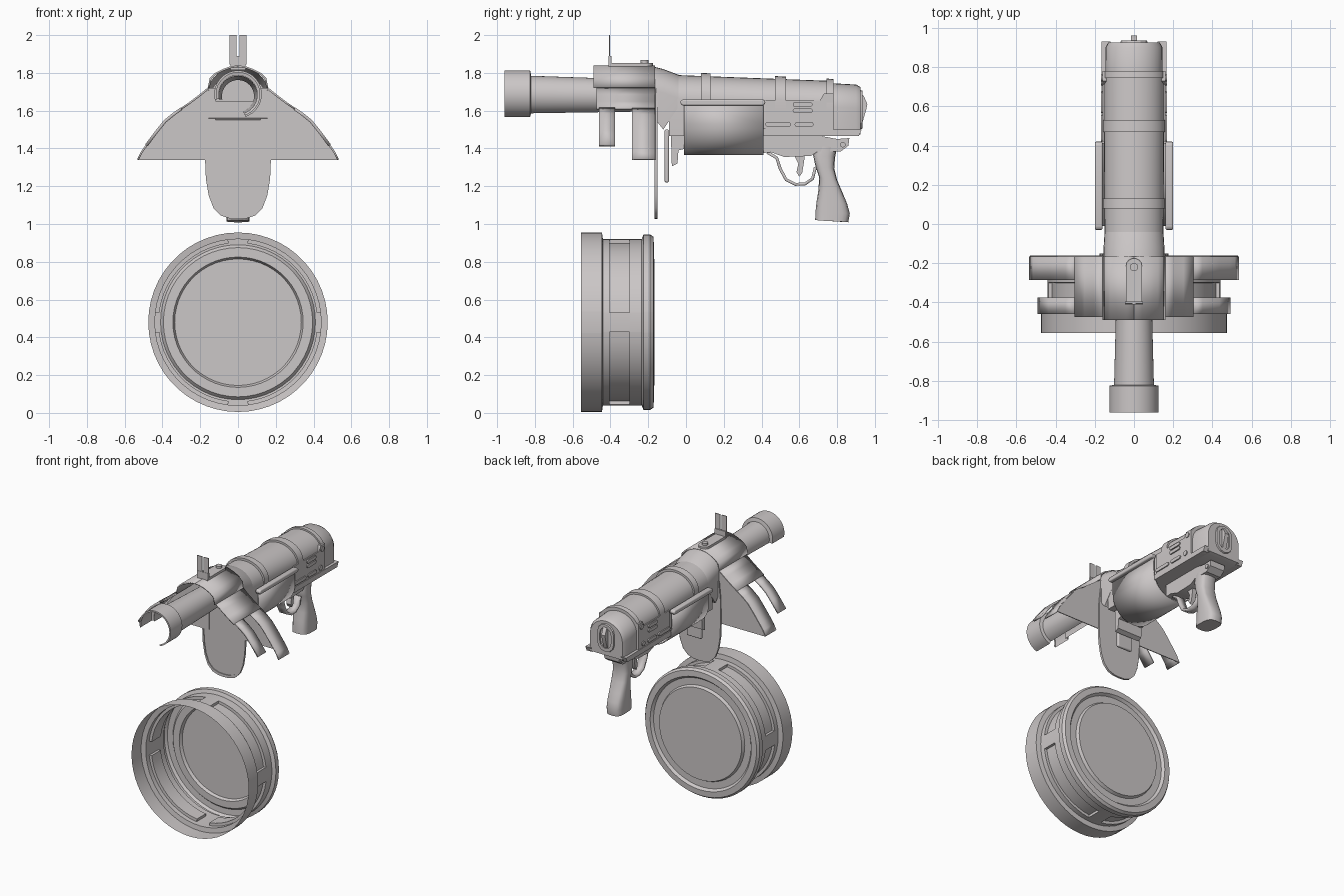
import bpy, bmesh, math
from math import sin, cos, pi, radians

if "Cube" in bpy.data.objects:
    bpy.data.objects.remove(bpy.data.objects["Cube"])

mat = bpy.data.materials.new("warm_grey")
mat.diffuse_color = (0.6, 0.57, 0.57, 1)
mat.use_nodes = True
mat.node_tree.nodes["Principled BSDF"].inputs["Base Color"].default_value = mat.diffuse_color


def make(name, verts, faces, smooth=35, thick=0, mirror=False, bevel=0):
    me = bpy.data.meshes.new(name)
    me.from_pydata(verts, [], faces)
    bm = bmesh.new()
    bm.from_mesh(me)
    bmesh.ops.remove_doubles(bm, verts=bm.verts, dist=0.0002)
    bmesh.ops.recalc_face_normals(bm, faces=bm.faces)
    bm.to_mesh(me)
    bm.free()
    ob = bpy.data.objects.new(name, me)
    bpy.context.collection.objects.link(ob)
    me.materials.append(mat)
    if thick:
        m = ob.modifiers.new("thick", 'SOLIDIFY')
        m.thickness, m.offset = thick, 0
    if bevel:
        m = ob.modifiers.new("bevel", 'BEVEL')
        m.width, m.segments, m.limit_method = bevel, 3, 'ANGLE'
    if mirror:
        ob.modifiers.new("mirror", 'MIRROR')
    if smooth:
        bpy.ops.object.select_all(action='DESELECT')
        bpy.context.view_layer.objects.active = ob
        ob.select_set(True)
        bpy.ops.object.shade_smooth_by_angle(angle=radians(smooth))
    return ob


def loft(name, rings, closed=True, caps=True, **kw):
    n = len(rings[0])
    verts = [p for r in rings for p in r]
    faces = [(i * n + j, i * n + (j + 1) % n, (i + 1) * n + (j + 1) % n, (i + 1) * n + j)
             for i in range(len(rings) - 1) for j in range(n if closed else n - 1)]
    if caps:
        faces += [tuple(range(n)), tuple(range(len(verts) - n, len(verts)))]
    return make(name, verts, faces, **kw)


def side_prism(name, outline, x0, x1, **kw):
    """Extrude a (y, z) outline along x."""
    return loft(name, [[(x, y, z) for y, z in outline] for x in (x0, x1)], **kw)


def box(name, x0, x1, y0, y1, z0, z1, **kw):
    return side_prism(name, [(y0, z0), (y1, z0), (y1, z1), (y0, z1)], x0, x1, **kw)


def capsule(y0, y1, z0, z1, n=6):
    """Rounded slot outline, long along y."""
    r, zc = (z1 - z0) / 2, (z0 + z1) / 2
    return ([(y1 - r + r * cos(a), zc + r * sin(a)) for a in [-pi / 2 + pi * i / n for i in range(n + 1)]] +
            [(y0 + r + r * cos(a), zc + r * sin(a)) for a in [pi / 2 + pi * i / n for i in range(n + 1)]])


def arch(y, w, zt, zb, h=0.125, n=16):
    pts = [(w, y, zb)]
    pts += [(w * cos(pi * i / n), y, zt - h + h * sin(pi * i / n)) for i in range(n + 1)]
    return pts + [(-w, y, zb)]


# ---- Drum: turned sheet, with four long recesses between bars ----
prof = [(-.555, .475), (-.445, .475), (-.44, .44), (-.405, .44), (-.404, .42), (-.30, .42),
        (-.299, .44), (-.235, .44), (-.225, .465), (-.19, .465), (-.172, .452), (-.17, .41),
        (-.188, .395), (-.188, .345), (-.167, .335), (-.167, 0.0)]
angles = []
for q in range(4):
    c = q * 90
    angles += [c - 6.9, c - 6.8, c, c + 6.8, c + 6.9] + [c + 6.9 + 76.2 * k / 11 for k in range(1, 11)]
drum = []
for y, r in prof:
    ring = []
    for a in angles:
        bar = abs((a + 45) % 90 - 45) < 6.85
        rr = .44 if bar and r == .42 else r
        ring.append((rr * cos(radians(a)), y, .48 + rr * sin(radians(a))))
    drum.append(ring)
loft("drum", drum, caps=False, smooth=30)


# ---- Barrel and muzzle: pipes open at the lower left ----
def open_pipe(name, stations, **kw):
    arc = [radians(-72 + 265 * i / 28) for i in range(29)]
    loft(name, [[(r * cos(a), y, zc + r * sin(a)) for a in arc] for y, r, zc in stations],
         closed=False, caps=False, **kw)


open_pipe("barrel", [(-.83, .102, 1.683), (-.17, .085, 1.677)])
open_pipe("muzzle", [(-.96, .115, 1.687), (-.96, .126, 1.687), (-.825, .126, 1.687), (-.82, .102, 1.685)])

# ---- Hood and wings ----
hood = [(0, 1.835), (.04, 1.83), (.08, 1.815), (.12, 1.795), (.145, 1.77), (.155, 1.72)]
root = [(.155, 1.72), (.20, 1.683), (.25, 1.645), (.30, 1.61)]
tip = [(.30, 1.61), (.345, 1.578), (.386, 1.544), (.43, 1.49), (.485, 1.416)]
end = tip + [(.51, 1.38), (.53, 1.34)]


def sheet(name, pts, y0, y1, **kw):
    loft(name, [[(x, y, z) for x, z in pts] for y in (y0, y1)], closed=False, caps=False, mirror=True, **kw)


sheet("hood", hood, -.49, -.165, thick=.01)
sheet("wing_root", root, -.475, -.165, thick=.01)
sheet("wing_front_strip", tip, -.46, -.375, thick=.016)
sheet("wing_rear_strip", end, -.285, -.165, thick=.01)
bell = root + end[1:] + [(.12, 1.34)]
make("wing_back_plate", [(x, -.163, z) for x, z in bell] + [(.12, -.163, 1.72)],
     [tuple(range(len(bell) + 1))], smooth=0, thick=.006, mirror=True)
loft("hood_collar", [arch(-.168, .155, 1.832, 1.56), arch(-.12, .155, 1.82, 1.5), arch(-.04, .15, 1.79, 1.62)],
     caps=False)

# ---- Oval hand shield with a raised rim ----
oval = [(.16, 1.65), (.173, 1.52), (.175, 1.36), (.17, 1.24), (.155, 1.15), (.13, 1.085), (.09, 1.045), (.045, 1.03)]
oval = oval + [(0, 1.027)] + [(-x, z) for x, z in reversed(oval)]
loft("shield", [[(x, y, z) for x, z in oval] for y in (-.152, -.16)])
rim = [[(x * k, y, 1.36 + (z - 1.36) * k) for x, z in oval]
       for y, k in ((-.15, 1), (-.166, 1), (-.166, .94), (-.158, .94))]
loft("shield_rim", rim, closed=False, caps=False)

# ---- Main body, bands and rear cap ----
loft("body", [arch(-.09, .150, 1.79, 1.465), arch(.78, .155, 1.757, 1.465)])
for i, (y0, y1, zt) in enumerate([(.08, .13, 1.80), (.47, .53, 1.783), (.745, .78, 1.77)]):
    loft("band_%d" % i, [arch(y0, .16, zt, 1.60), arch(y1, .16, zt - .003, 1.60)])
loft("rear_cap", [arch(.775, .146, 1.745, 1.465), arch(.90, .145, 1.738, 1.465), arch(.925, .132, 1.725, 1.475)])


def rear_oval(y, w, z0, z1):
    return [(x, y, z) for z, x in capsule(z0, z1, -w, w)]


loft("rear_frame", [rear_oval(.92, .07, 1.50, 1.71), rear_oval(.935, .066, 1.505, 1.705),
                    rear_oval(.935, .045, 1.53, 1.68), rear_oval(.925, .045, 1.53, 1.68)], smooth=25)
side_prism("rear_latch", [(.92, 1.70), (.94, 1.68), (.96, 1.635), (.955, 1.61), (.935, 1.54), (.92, 1.51)],
           -.015, .015)


# ---- Side details, mirrored ----
def side(name, outline, x0, x1, **kw):
    side_prism(name, outline, x0, x1, mirror=True, **kw)


side("side_panel", [(.42, 1.50), (.78, 1.50), (.78, 1.69), (.73, 1.69), (.71, 1.655), (.42, 1.655)], .14, .16)
side("lower_ledge", [(.41, 1.465), (.915, 1.465), (.93, 1.50), (.41, 1.505)], .12, .165)
for i, (a, b, c, d) in enumerate([(.565, .67, 1.62, 1.645), (.565, .67, 1.587, 1.612),
                                  (.42, .555, 1.515, 1.54), (.575, .675, 1.515, 1.54)]):
    side("side_slot_%d" % i, capsule(a, b, c, d), .15, .168)
for i, (y, z) in enumerate([(.745, 1.66), (.725, 1.53)]):
    side("screw_%d" % i, capsule(y - .018, y + .018, z - .018, z + .018), .145, .167)
side("side_rail", capsule(-.03, .42, 1.627, 1.66), .16, .20, bevel=.008)

# ---- Rounded trough below the body ----
u = [(.172, 1.64)] + [(.172 * cos(pi * i / 20), 1.53 - .162 * sin(pi * i / 20)) for i in range(21)] + [(-.172, 1.64)]
loft("trough", [[(x, y, z) for x, z in u] for y in (-.01, .41)], closed=False, caps=False, thick=.008)
box("front_bracket", -.06, .06, -.113, -.09, 1.22, 1.50, bevel=.008)
side_prism("front_hook", [(-.08, 1.47), (-.075, 1.305), (-.045, 1.32), (-.04, 1.39), (0, 1.40), (0, 1.47)], -.10, .10)

# ---- Lower frame, trigger, guard and grip ----
side_prism("lower_frame", [(.40, 1.47), (.40, 1.375), (.45, 1.38), (.52, 1.355), (.66, 1.36), (.70, 1.385),
                           (.82, 1.385), (.86, 1.415), (.865, 1.455), (.80, 1.45), (.72, 1.465)], -.06, .06)
side("frame_pin", capsule(.815, .845, 1.405, 1.435), .05, .068)
guard = [(.43, 1.38), (.48, 1.35), (.50, 1.29), (.53, 1.235), (.58, 1.21), (.63, 1.212), (.67, 1.24), (.685, 1.30)]
loft("trigger_guard", [[(x, y, z) for y, z in guard] for x in (-.03, .03)],
     closed=False, caps=False, thick=.016)
side_prism("trigger", [(.57, 1.37), (.595, 1.32), (.585, 1.275), (.60, 1.25), (.615, 1.27), (.625, 1.33), (.63, 1.37)],
           -.018, .018)
grip = [(.69, .80, 1.41), (.672, .79, 1.36), (.685, .785, 1.30), (.705, .80, 1.24), (.70, .83, 1.17),
        (.69, .855, 1.11), (.685, .868, 1.06), (.683, .86, 1.015)]
loft("grip", [[((y1 - y0) / 2 * .95 * cos(a) if abs(cos(a)) < .3 else .062 * math.copysign(abs(cos(a)) ** .6, cos(a)),
                (y0 + y1) / 2 + (y1 - y0) / 2 * math.copysign(abs(sin(a)) ** .7, sin(a)),
                z - .006 * sin(a)) for a in [2 * pi * (i + .5) / 20 for i in range(20)]] for y0, y1, z in grip])

# ---- Sights ----
base = [(-.04, -.41), (.04, -.41), (.04, -.21)] + \
       [(.04 * cos(pi * i / 8), -.21 + .035 * sin(pi * i / 8)) for i in range(1, 8)] + [(-.04, -.21)]
loft("sight_base", [[(x, y, z) for x, y in base] for z in (1.815, 1.852)])
loft("sight_knob", [[(.021 * cos(a), -.22 + .021 * sin(a), z) for a in [2 * pi * i / 16 for i in range(16)]]
                    for z in (1.84, 1.868)])
box("sight_foot", -.045, .045, -.41, -.395, 1.845, 1.89)
box("sight_post", .007, .045, -.408, -.402, 1.88, 2.0, mirror=True)
